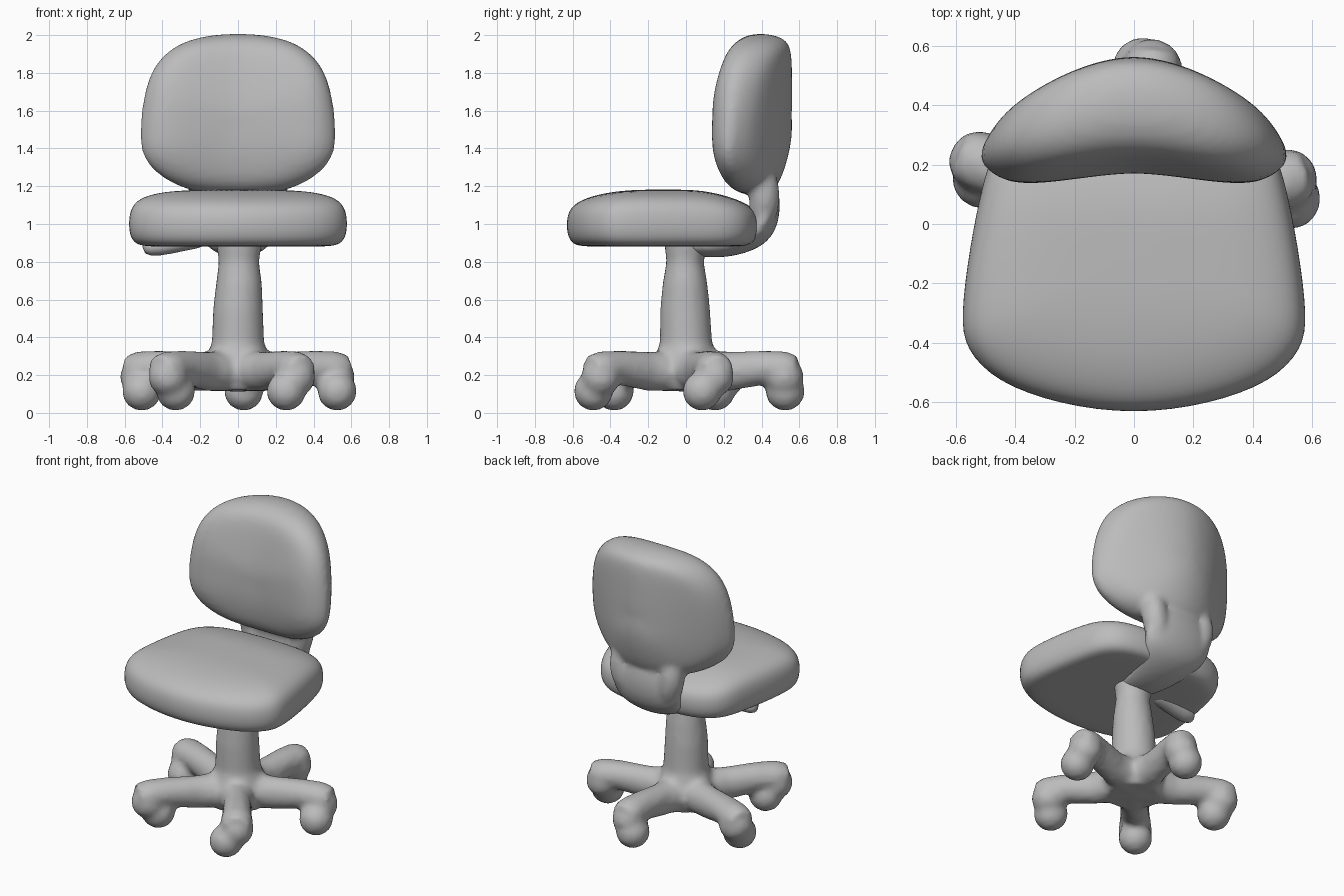
import bpy, bmesh, math
from mathutils import Vector

old = bpy.data.objects.get("Cube")
if old:
    bpy.data.objects.remove(old, do_unlink=True)

grey = bpy.data.materials.new("plain_grey")
grey.use_nodes = True
COLOUR = (0.5, 0.5, 0.5, 1)
grey.diffuse_color = COLOUR
grey.node_tree.nodes["Principled BSDF"].inputs["Base Color"].default_value = COLOUR


def add_loft(bm, rings):
    """Skin a list of equal-length closed rings and cap both ends."""
    loops = [[bm.verts.new(p) for p in ring] for ring in rings]
    n = len(loops[0])
    faces = []
    for a, b in zip(loops, loops[1:]):
        for i in range(n):
            j = (i + 1) % n
            faces.append(bm.faces.new((a[i], a[j], b[j], b[i])))
    faces += [bm.faces.new(loops[0][::-1]), bm.faces.new(loops[-1])]
    bmesh.ops.recalc_face_normals(bm, faces=faces)


def add_tube(bm, path, side, n=12):
    """Sweep an oval along (point, half width, half height) stations."""
    pts = [Vector(p) for p, _, _ in path]
    rings = []
    for i, (_, w, h) in enumerate(path):
        tangent = pts[min(i + 1, len(pts) - 1)] - pts[max(i - 1, 0)]
        up = side.cross(tangent).normalized()
        rings.append([pts[i] + side * w * math.cos(a) + up * h * math.sin(a)
                      for a in (math.tau * k / n for k in range(n))])
    add_loft(bm, rings)


def finish(name, bm, subdivide=0, voxel=0):
    mesh = bpy.data.meshes.new(name)
    bm.to_mesh(mesh)
    bm.free()
    mesh.materials.append(grey)
    mesh.shade_smooth()
    ob = bpy.data.objects.new(name, mesh)
    bpy.context.collection.objects.link(ob)
    if subdivide:
        rounding = ob.modifiers.new("rounding", "SUBSURF")
        rounding.levels = rounding.render_levels = subdivide
    if voxel:
        blend = ob.modifiers.new("blend", "REMESH")
        blend.mode = "VOXEL"
        blend.voxel_size = voxel
        blend.use_smooth_shade = True
        soft = ob.modifiers.new("soften", "SMOOTH")
        soft.factor = 0.5
        soft.iterations = 6


def mirrored(half):
    """Close a half outline whose ends lie on the centre line."""
    return half + [(-x, v) for x, v in half[-2:0:-1]]


# Seat cushion: rounded trapezoid stacked in height, top falling to front and rear
outline = mirrored([(0, -.638), (.25, -.605), (.46, -.53), (.565, -.42), (.58, -.31),
                    (.55, -.08), (.51, .12), (.47, .26), (.34, .37), (0, .39)])
bm = bmesh.new()
rings = []
for s, z in [(.15, .88), (.5, .88), (.82, .88), (.95, .89), (1.005, .945), (1.01, 1.03),
             (.98, 1.1), (.88, 1.145), (.68, 1.172), (.4, 1.18), (.15, 1.182)]:
    ring = []
    for ox, oy in outline:
        x, y = ox * s, -.1 + (oy + .1) * s
        droop = .16 * max(0, y - .08) + .1 * max(0, -.35 - y)
        ring.append((x, y, z - droop * max(0, (z - .95) / .2)))
    rings.append(ring)
add_loft(bm, rings)
finish("seat_cushion", bm, subdivide=2)

# Backrest: rounded panel wrapped around the sitter, thickest in the middle
outline = mirrored([(0, 1.155), (.25, 1.17), (.41, 1.25), (.505, 1.35), (.52, 1.48),
                    (.495, 1.7), (.435, 1.86), (.3, 1.965), (.13, 2.0), (0, 2.005)])
bm = bmesh.new()
rings = []
for s, depth in [(.12, 0), (.4, 0), (.7, 0), (.87, .035), (.97, .17), (1.015, .4),
                 (1.0, .68), (.94, .9), (.83, 1), (.4, 1), (.12, 1)]:
    ring = []
    for ox, oz in outline:
        x, z = ox * s, 1.58 + (oz - 1.58) * s
        front = (.172 - .6 * x**2 + 2.2 * x**4 + .22 * max(0, z - 1.65)
                 + .25 * max(0, 1.38 - z))
        back = .563 - (.92 + .4 * max(0, 1.7 - z)) * x**2 - .22 * max(0, 1.42 - z)
        ring.append((x, front + (back - front) * depth, z))
    rings.append(ring)
add_loft(bm, rings)

# Bracket: sweeps from under the seat into the backrest, with two side ribs
X = Vector((1, 0, 0))
add_tube(bm, [((0, -.1, .9), .1, .04), ((0, .1, .885), .14, .075),
              ((0, .28, .915), .19, .09), ((0, .4, .97), .25, .09),
              ((0, .43, 1.08), .26, .08), ((0, .41, 1.2), .22, .08),
              ((0, .37, 1.36), .16, .07)], X)
for sx in (-1, 1):
    add_tube(bm, [((sx * .14, .39, .98), .07, .07), ((sx * .18, .42, 1.1), .085, .085),
                  ((sx * .19, .41, 1.22), .08, .09), ((sx * .18, .36, 1.36), .06, .07)], X)
finish("backrest_and_bracket", bm, subdivide=2, voxel=.018)

# Height lever under the right side of the seat
bm = bmesh.new()
add_tube(bm, [((-.15, -.02, .92), .06, .04), ((-.3, -.03, .9), .06, .045),
              ((-.42, -.04, .875), .055, .05), ((-.51, -.04, .88), .045, .045)],
         Vector((0, 1, 0)))
finish("height_lever", bm, subdivide=1)

# Base: column, five spokes and casters melted together
bm = bmesh.new()
add_tube(bm, [((0, 0, .12), .17, .17), ((0, 0, .3), .165, .165), ((0, 0, .37), .14, .14),
              ((0, -.005, .55), .133, .133), ((.005, -.005, .68), .123, .12),
              ((.005, -.005, .8), .108, .1), ((.005, 0, .92), .125, .12)], X, 20)
legs = [((.06, .52), (.03, .525)), ((-.52, .21), (-.51, .155)), ((-.37, -.43), (-.33, -.38)),
        ((.305, -.45), (.255, -.49)), ((.515, .15), (.525, .085))]
for (ex, ey), (cx, cy) in legs:
    end = Vector((ex, ey, 0))
    side = Vector((-ey, ex, 0)).normalized()
    up = Vector((0, 0, 1))
    add_tube(bm, [(up * .22, .15, .11), (end * .45 + up * .22, .09, .105),
                  (end * .8 + up * .24, .092, .092), (end + up * .24, .1, .088),
                  (end * 1.12 + up * .23, .085, .075)], side)
    for centre, radius in [((cx, cy, .115), .105), ((end.x, end.y, .19), .105)]:
        ball = bmesh.ops.create_icosphere(bm, subdivisions=3, radius=radius)
        bmesh.ops.translate(bm, verts=ball["verts"], vec=centre)
finish("column_and_caster_base", bm, voxel=.02)
